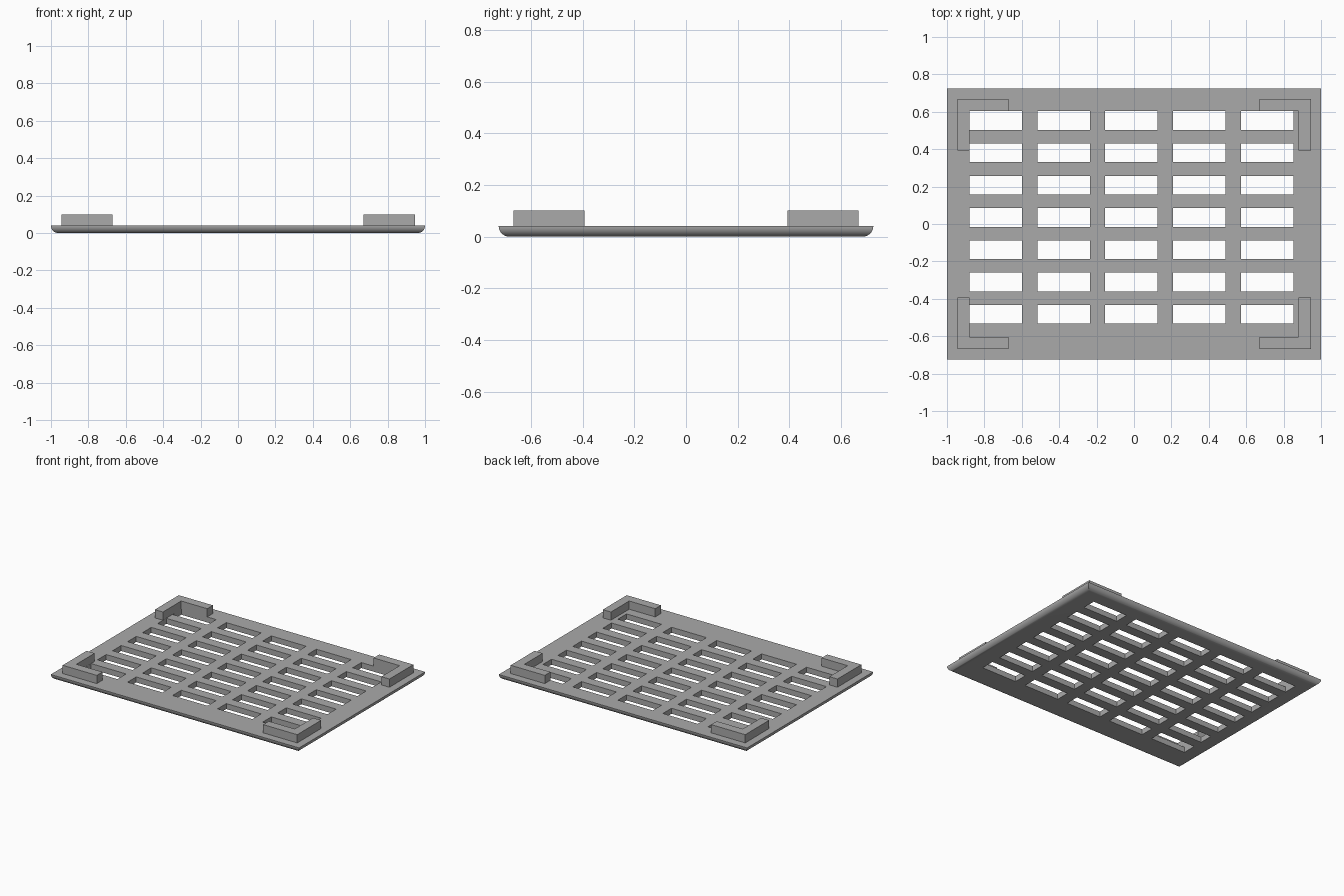
import bpy
import bmesh
from math import sin, cos, pi, radians
from mathutils import Matrix

if "Cube" in bpy.data.objects:
    bpy.data.objects.remove(bpy.data.objects["Cube"])

HALF_X, HALF_Y, THICK, TOP = 1.0, 0.725, 0.04, 0.1

grey = bpy.data.materials.new("plain grey")
grey.use_nodes = True
colour = (0.4, 0.4, 0.4, 1)
grey.diffuse_color = colour
grey.node_tree.nodes["Principled BSDF"].inputs["Base Color"].default_value = colour


def make_object(name, bm):
    bmesh.ops.recalc_face_normals(bm, faces=bm.faces)
    mesh = bpy.data.meshes.new(name)
    bm.to_mesh(mesh)
    bm.free()
    mesh.materials.append(grey)
    obj = bpy.data.objects.new(name, mesh)
    bpy.context.collection.objects.link(obj)
    return obj


def activate(obj):
    bpy.ops.object.select_all(action="DESELECT")
    obj.select_set(True)
    bpy.context.view_layer.objects.active = obj


# Slab: stacked rectangles giving a quarter-round lower edge and mitred corners
bm = bmesh.new()
rings = []
STEPS = 12
for i in range(STEPS + 1):
    a = i / STEPS * pi / 2
    x = HALF_X - THICK * (1 - sin(a))
    y = HALF_Y - THICK * (1 - sin(a))
    z = THICK * (1 - cos(a))
    rings.append([bm.verts.new((sx * x, sy * y, z))
                  for sx, sy in ((-1, -1), (1, -1), (1, 1), (-1, 1))])
for low, high in zip(rings, rings[1:]):
    for k in range(4):
        n = (k + 1) % 4
        bm.faces.new((low[k], low[n], high[n], high[k]))
bm.faces.new(rings[0][::-1])
bm.faces.new(rings[-1])
plate = make_object("slotted_plate", bm)

# Slots: five columns by seven rows
bm = bmesh.new()
for col in range(5):
    for row in range(7):
        centre = (-0.739 + 0.3627 * col, -0.483 + 0.1727 * row, THICK / 2)
        size = Matrix.Diagonal((0.281, 0.1, 0.2, 1))
        bmesh.ops.create_cube(bm, size=1, matrix=Matrix.Translation(centre) @ size)
cutter = make_object("slot_cutter", bm)
cutter.hide_render = True
cut = plate.modifiers.new("slots", "BOOLEAN")
cut.operation = "DIFFERENCE"
cut.solver = "EXACT"
cut.object = cutter
activate(plate)
bpy.ops.object.modifier_apply(modifier=cut.name)
bpy.data.objects.remove(cutter)
bpy.ops.object.shade_smooth_by_angle(angle=radians(30))


# Corner brackets: L outlines raised from the top of the slab
def bracket(name, sx, sy):
    x0, y0, arm, wall = 0.945, 0.668, 0.275, 0.065
    outline = ((x0, y0), (x0 - arm, y0), (x0 - arm, y0 - wall),
               (x0 - wall, y0 - wall), (x0 - wall, y0 - arm), (x0, y0 - arm))
    bm = bmesh.new()
    base = bm.faces.new([bm.verts.new((sx * x, sy * y, THICK)) for x, y in outline])
    up = bmesh.ops.extrude_face_region(bm, geom=[base], use_keep_orig=True)
    verts = [v for v in up["geom"] if isinstance(v, bmesh.types.BMVert)]
    bmesh.ops.translate(bm, verts=verts, vec=(0, 0, TOP - THICK))
    make_object(name, bm)


for side, sx in (("left", 1), ("right", -1)):
    for end, sy in (("front", -1), ("back", 1)):
        bracket(f"{end}_{side}_bracket", sx, sy)
